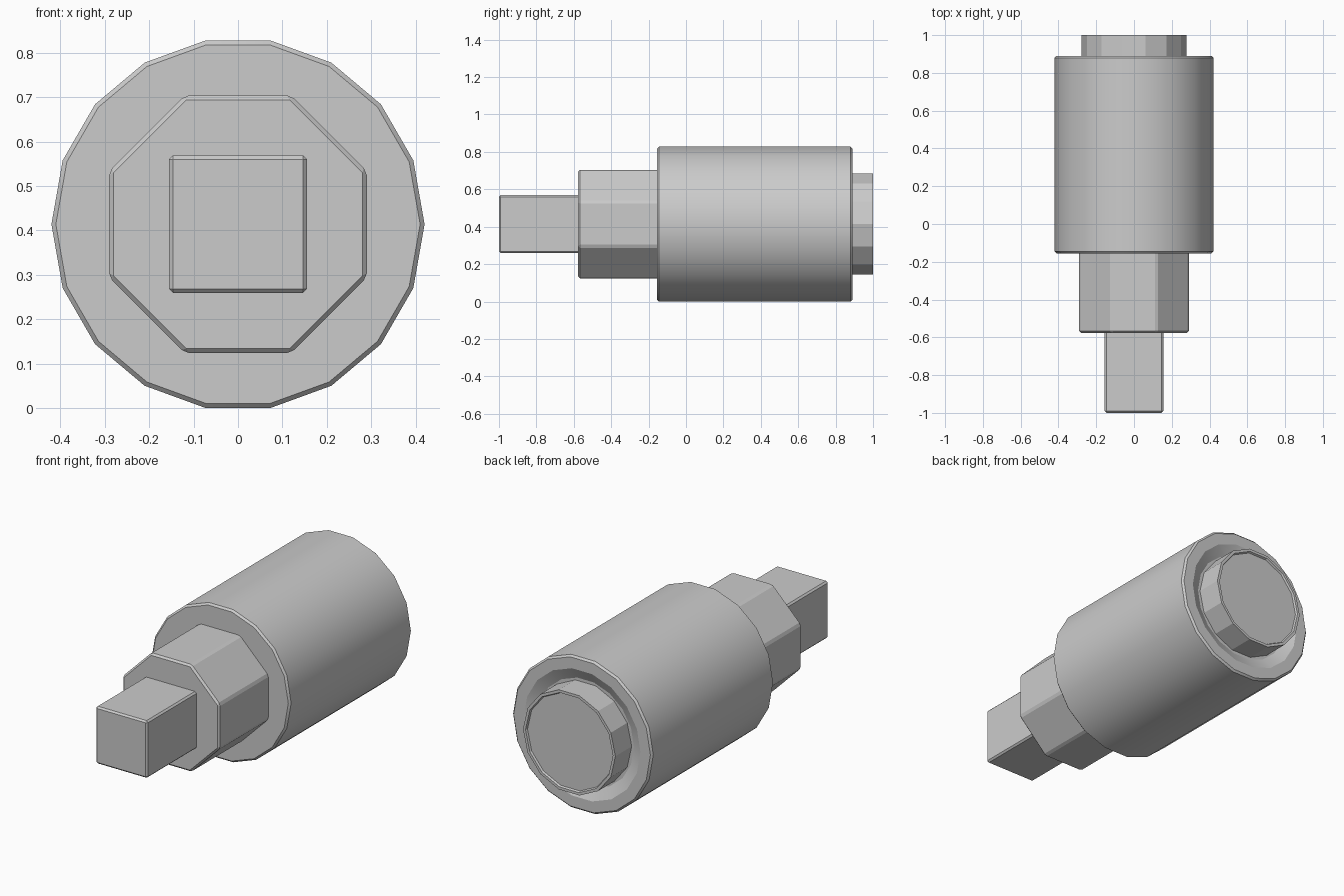
import bpy
import bmesh
from math import cos, sin, radians, pi

if "Cube" in bpy.data.objects:
    bpy.data.objects.remove(bpy.data.objects["Cube"])

CZ = 0.414  # height of the shared axis


def lathe(name, profile, sides, phase=0.0, bevel=0.0, smooth=False):
    """Turn a (radius, y) profile around the y axis with a given side count."""
    bm = bmesh.new()
    rings = []
    for r, y in profile:
        rings.append([bm.verts.new((r * cos(phase + 2 * pi * i / sides), y,
                                    CZ + r * sin(phase + 2 * pi * i / sides)))
                      for i in range(sides)])
    for a, b in zip(rings, rings[1:]):
        for i in range(sides):
            j = (i + 1) % sides
            bm.faces.new((a[i], a[j], b[j], b[i]))
    bm.faces.new(rings[0])
    bm.faces.new(rings[-1])
    bmesh.ops.recalc_face_normals(bm, faces=bm.faces)
    me = bpy.data.meshes.new(name)
    bm.to_mesh(me)
    bm.free()
    ob = bpy.data.objects.new(name, me)
    bpy.context.collection.objects.link(ob)
    if bevel:
        mod = ob.modifiers.new("edge_bevel", 'BEVEL')
        mod.width = bevel
        mod.segments = 1
        mod.limit_method = 'ANGLE'
        mod.angle_limit = radians(30)
    if smooth:
        bpy.ops.object.select_all(action='DESELECT')
        ob.select_set(True)
        bpy.context.view_layer.objects.active = ob
        bpy.ops.object.shade_smooth_by_angle(angle=radians(25))
    return ob


# Main barrel: chamfered rims, shallow dish at the back
lathe("barrel", [(0.41, -0.155), (0.42, -0.145), (0.42, 0.88), (0.41, 0.89),
                 (0.35, 0.89), (0.29, 0.86)], 18, smooth=True)

# Octagonal collar
lathe("octagon_collar", [(0.29 / cos(pi / 8), -0.577),
                         (0.29 / cos(pi / 8), -0.14)], 8, pi / 8, bevel=0.01)

# Square drive shank
lathe("square_shank", [(0.155 / cos(pi / 4), -1.0),
                       (0.155 / cos(pi / 4), -0.56)], 4, pi / 4, bevel=0.009)

# Rear plug with a thin raised lip
lathe("rear_plug", [(0.277, 0.85), (0.277, 1.0), (0.262, 1.0), (0.257, 0.99)], 14)
